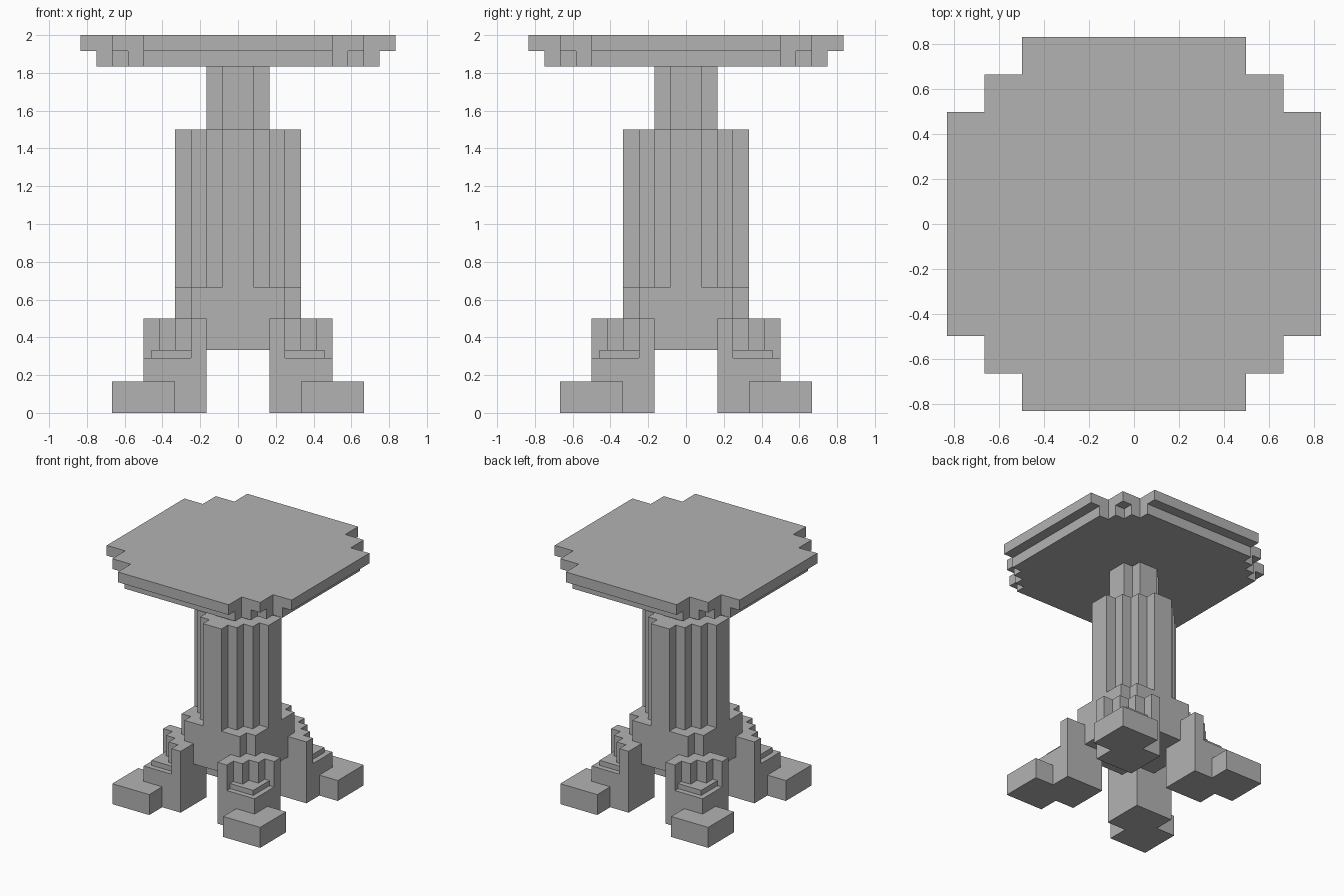
import bpy, bmesh, math
from mathutils import Matrix

U = 1 / 12  # one block of the model's grid

cube = bpy.data.objects.get("Cube")
if cube:
    bpy.data.objects.remove(cube, do_unlink=True)

stone = bpy.data.materials.new("plain_grey")
stone.use_nodes = True
grey = (0.45, 0.45, 0.45, 1)
stone.diffuse_color = grey
stone.node_tree.nodes["Principled BSDF"].inputs["Base Color"].default_value = grey


def stairs(corners):
    """Stepped outline running through the given outer corners."""
    pts = []
    for i, (x, y) in enumerate(corners):
        pts.append((x, y))
        if i + 1 < len(corners):
            pts.append((x, corners[i + 1][1]))
    return pts


def ring(corners):
    """Repeat one stepped corner around all four quarters."""
    pts, quarter = [], stairs(corners)
    for _ in range(4):
        pts += quarter
        quarter = [(y, -x) for x, y in quarter]
    return pts


def prism(name, outline, z0, z1):
    bm = bmesh.new()
    face = bm.faces.new([bm.verts.new((x * U, y * U, z0 * U)) for x, y in outline])
    up = bmesh.ops.extrude_face_region(bm, geom=[face])["geom"]
    top = [v for v in up if isinstance(v, bmesh.types.BMVert)]
    bmesh.ops.translate(bm, verts=top, vec=(0, 0, (z1 - z0) * U))
    bmesh.ops.recalc_face_normals(bm, faces=bm.faces)
    mesh = bpy.data.meshes.new(name)
    bm.to_mesh(mesh)
    bm.free()
    mesh.materials.append(stone)
    obj = bpy.data.objects.new(name, mesh)
    bpy.context.collection.objects.link(obj)
    return obj


def union(name, layers):
    """Fuse stacked prisms into one clean solid."""
    parts = [prism(name, *layer) for layer in layers]
    body = parts[0]
    for part in parts[1:]:
        mod = body.modifiers.new("fuse", 'BOOLEAN')
        mod.operation, mod.solver, mod.object = 'UNION', 'EXACT', part
    bpy.context.view_layer.update()
    graph = bpy.context.evaluated_depsgraph_get()
    mesh = bpy.data.meshes.new_from_object(body.evaluated_get(graph))
    body.modifiers.clear()
    body.data = mesh
    for part in parts[1:]:
        bpy.data.objects.remove(part, do_unlink=True)
    bm = bmesh.new()
    bm.from_mesh(mesh)
    bmesh.ops.remove_doubles(bm, verts=bm.verts, dist=0.0005)
    bmesh.ops.dissolve_limit(bm, angle_limit=math.radians(1),
                             verts=bm.verts, edges=bm.edges)
    bm.to_mesh(mesh)
    bm.free()
    return body


# Round stepped top with a narrower layer beneath
union("table_top", [
    (ring([(6, 10), (8, 8), (10, 6)]), 23, 24),
    (ring([(6, 9), (7, 8), (8, 7), (9, 6)]), 22, 23),
])

# Pedestal: wide base, fluted column, slim neck
union("pedestal", [
    (ring([(3, 4), (4, 3)]), 4, 8),
    (ring([(1, 4), (2, 3), (3, 2), (4, 1)]), 8, 18),
    (ring([(1, 2), (2, 1)]), 18, 22),
])


# Leg: stepped bracket, two ledges and a foot
def box(a, b):
    return [(a, a), (a, b), (b, b), (b, a)]


bracket = [(2, 2), (2, 6)] + stairs([(3, 6), (4, 5), (5, 4), (6, 3)]) + [(6, 2)]
leg = union("leg_1", [
    (bracket, 0, 6),
    (box(2, 5.5), 0, 4),
    (box(2, 6), 0, 3.5),
    (box(4, 8), 0, 2),
])

# Same leg on the other three corners
for i in range(1, 4):
    other = leg.copy()
    other.name = f"leg_{i + 1}"
    other.data = leg.data.copy()
    other.data.transform(Matrix.Rotation(math.radians(90 * i), 4, 'Z'))
    bpy.context.collection.objects.link(other)
